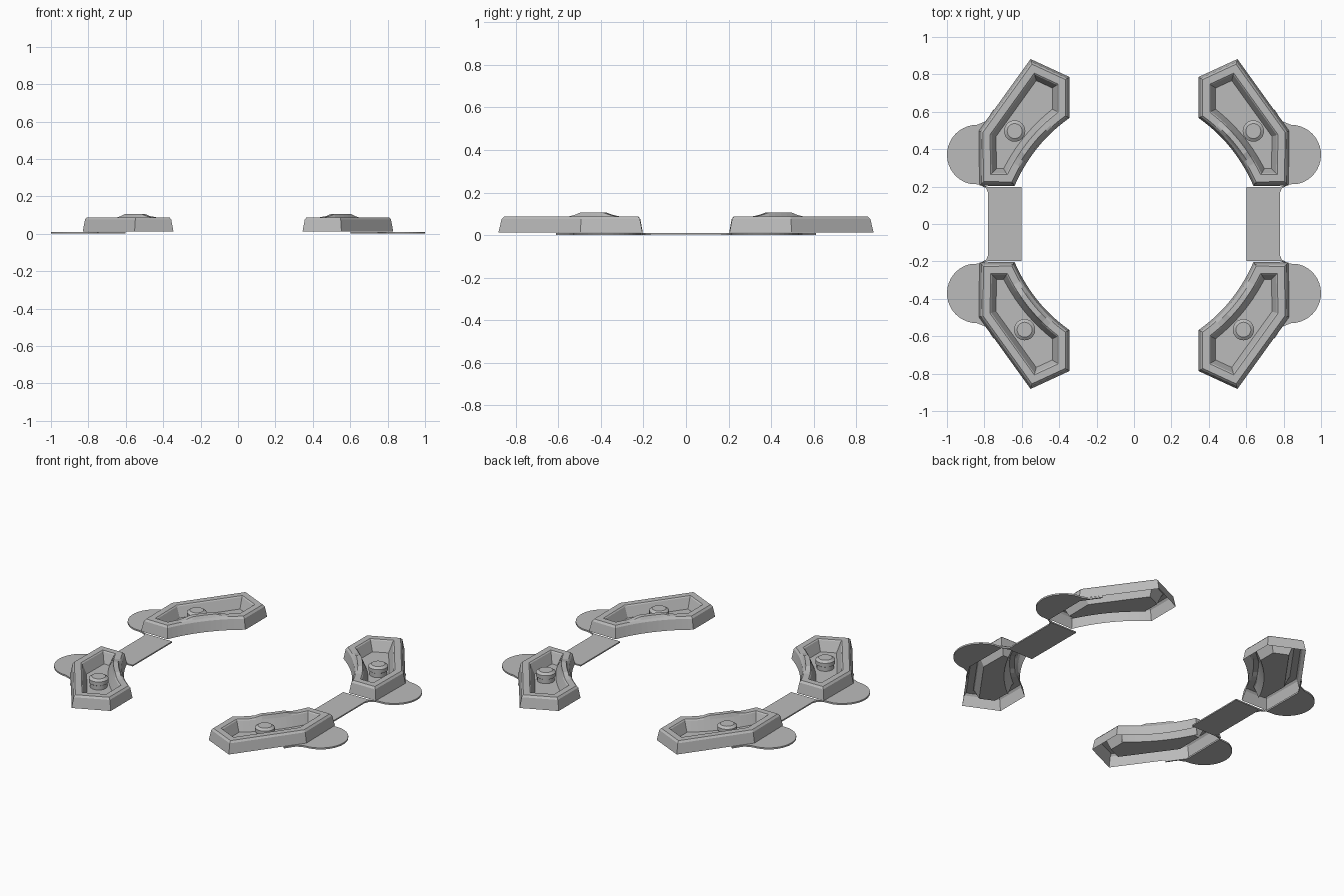
import bpy, bmesh, math
from mathutils import Vector

cube = bpy.data.objects.get("Cube")
if cube:
    bpy.data.objects.remove(cube, do_unlink=True)

grey = bpy.data.materials.new("plain grey")
grey.use_nodes = True
grey.diffuse_color = (0.5, 0.5, 0.5, 1)
grey.node_tree.nodes["Principled BSDF"].inputs["Base Color"].default_value = (0.5, 0.5, 0.5, 1)


def finish(bm, name, flip=False, closed=False):
    if closed:
        bmesh.ops.recalc_face_normals(bm, faces=bm.faces[:])
    elif flip:
        bmesh.ops.reverse_faces(bm, faces=bm.faces[:])
    mesh = bpy.data.meshes.new(name)
    bm.to_mesh(mesh)
    bm.free()
    mesh.materials.append(grey)
    obj = bpy.data.objects.new(name, mesh)
    bpy.context.collection.objects.link(obj)
    return obj


def inset(points, d):
    """Mitred inward offset of a counter-clockwise outline."""
    out = []
    for i, p in enumerate(points):
        a = (p - points[i - 1]).normalized()
        b = (points[(i + 1) % len(points)] - p).normalized()
        na, nb = Vector((-a.y, a.x)), Vector((-b.y, b.x))
        out.append(p + (na + nb) * d / (1 + na.dot(nb)))
    return out


def slab(name, outline, z0, z1, sx, sy):
    bm = bmesh.new()
    face = bm.faces.new([bm.verts.new((x * sx, y * sy, z0)) for x, y in outline])
    top = bmesh.ops.extrude_face_region(bm, geom=[face])["geom"]
    for v in top:
        if isinstance(v, bmesh.types.BMVert):
            v.co.z = z1
    finish(bm, name, closed=True)


# Tray outline: concave inner side, then straight outer sides
ARC = 14
start, ctrl, end = Vector((0.345, 0.567)), Vector((0.54, 0.43)), Vector((0.639, 0.203))
arc_t = [i / ARC for i in range(ARC + 1)]
outline = [start * (1 - t) ** 2 + ctrl * 2 * t * (1 - t) + end * t * t for t in arc_t]
outline += [Vector(p) for p in ((0.826, 0.205), (0.83, 0.497), (0.553, 0.882), (0.345, 0.786))]

# Raised section in the middle of the inner rim
hump = [0.017 * max(0, min(1, (0.24 - abs(t - 0.5)) / 0.07)) for t in arc_t] + [0] * 4

FLOOR = 0.02
# inset, height, and share of the hump for each ring
RINGS = [(0, 0.012, 0), (0.012, 0.076, 0), (0.022, 0.088, 0), (0.032, 0.088, 1),
         (0.06, 0.088, 1), (0.067, 0.082, 0), (0.092, FLOOR, 0)]


def tray(name, sx, sy):
    bm = bmesh.new()
    rings = []
    for d, z, share in RINGS:
        rings.append([bm.verts.new((p.x * sx, p.y * sy, z + h * share))
                      for p, h in zip(inset(outline, d), hump)])
    n = len(outline)
    for low, high in zip(rings, rings[1:]):
        for i in range(n):
            j = (i + 1) % n
            bm.faces.new((low[i], low[j], high[j], high[i]))
    bm.faces.new(rings[-1])
    finish(bm, name, flip=sx * sy < 0)


# Round stud with a wider, chamfered cap
def stud(name, x, y):
    bm = bmesh.new()
    sides = 24
    rings = []
    for r, z in ((0.05, FLOOR), (0.05, 0.046), (0.057, 0.05), (0.057, 0.074), (0.04, 0.086)):
        rings.append([bm.verts.new((x + r * math.cos(math.tau * k / sides),
                                    y + r * math.sin(math.tau * k / sides), z))
                      for k in range(sides)])
    for low, high in zip(rings, rings[1:]):
        for k in range(sides):
            m = (k + 1) % sides
            bm.faces.new((low[k], low[m], high[m], high[k]))
    bm.faces.new(rings[-1])
    obj = finish(bm, name)
    bpy.ops.object.select_all(action="DESELECT")
    obj.select_set(True)
    bpy.context.view_layer.objects.active = obj
    bpy.ops.object.shade_smooth_by_angle(angle=math.radians(30))


# Rounded ear that hugs the outer wall of the tray
ear = [(0.78, 0.165), (0.79, 0.19), (0.82, 0.211)]
for k in range(19):
    a = math.radians(-75 + 165 * k / 18)
    ear.append((0.84 + 0.16 * math.cos(a), 0.37 + 0.16 * math.sin(a)))
ear += [(0.795, 0.548), (0.775, 0.575), (0.752, 0.612), (0.745, 0.605),
        (0.822, 0.495), (0.82, 0.207), (0.77, 0.195)]

for sx, side in ((1, "left"), (-1, "right")):
    for sy, end_name in ((1, "back"), (-1, "front")):
        tag = end_name + "_" + side
        tray("tray_" + tag, sx, sy)
        slab("ear_" + tag, ear, 0, 0.01, sx, sy)
        x, y = (0.638, 0.497) if sy > 0 else (0.585, -0.565)
        stud("stud_" + tag, x * sx, y)
    # Flat strip joining the two trays
    strip = [(0.602, -0.198), (0.78, -0.198), (0.78, 0.198), (0.602, 0.198)]
    slab("strip_" + side, strip, 0.002, 0.01, sx, 1)
